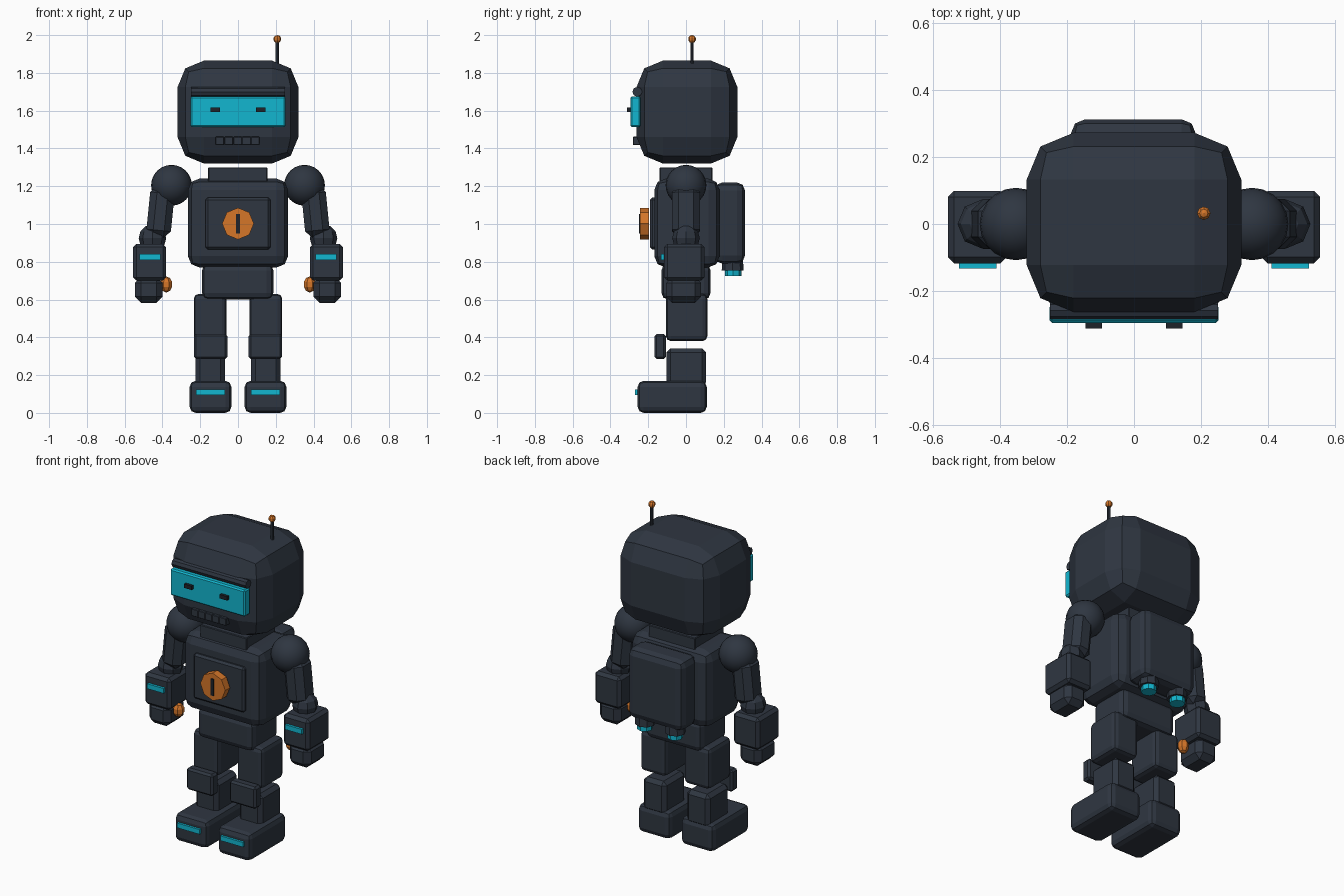
import bpy, bmesh, math
from mathutils import Matrix, Vector

if "Cube" in bpy.data.objects:
    bpy.data.objects.remove(bpy.data.objects["Cube"])


def material(name, rgb):
    m = bpy.data.materials.new(name)
    m.diffuse_color = (*rgb, 1)
    m.use_nodes = True
    m.node_tree.nodes["Principled BSDF"].inputs["Base Color"].default_value = m.diffuse_color
    return m


SLATE = material("dark slate", (0.028, 0.037, 0.053))
BLACK = material("near black", (0.013, 0.016, 0.022))
CYAN = material("cyan glow", (0.006, 0.47, 0.63))
ORANGE = material("burnt orange", (0.66, 0.18, 0.022))


def finish(name, bm, mat, smooth=False):
    bmesh.ops.recalc_face_normals(bm, faces=bm.faces)
    me = bpy.data.meshes.new(name)
    bm.to_mesh(me)
    bm.free()
    me.materials.append(mat)
    for p in me.polygons:
        p.use_smooth = smooth
    ob = bpy.data.objects.new(name, me)
    bpy.context.collection.objects.link(ob)
    return ob


def box(name, x, y, z, mat=SLATE, bevel=0.0, seg=1, top=1.0, tilt=0.0):
    """Bevelled block from (min, max) ranges; top scales the upper face, tilt turns about y."""
    lo, hi = Vector((x[0], y[0], z[0])), Vector((x[1], y[1], z[1]))
    size = hi - lo
    bm = bmesh.new()
    bmesh.ops.create_cube(bm, size=1)
    for v in bm.verts:
        k = top if v.co.z > 0 else 1
        v.co = Vector((v.co.x * size.x * k, v.co.y * size.y * k, v.co.z * size.z))
    if bevel:
        bmesh.ops.bevel(bm, geom=bm.edges[:], offset=bevel, segments=seg,
                        profile=0.5, affect='EDGES', clamp_overlap=True)
    bm.transform(Matrix.Translation((lo + hi) / 2) @ Matrix.Rotation(tilt, 4, 'Y'))
    return finish(name, bm, mat)


def ball(name, c, r, mat=SLATE, u=8, v=5, stretch=1.0, smooth=False):
    bm = bmesh.new()
    bmesh.ops.create_uvsphere(bm, u_segments=u, v_segments=v, radius=r)
    bm.transform(Matrix.Translation(c) @ Matrix.Diagonal((1, 1, stretch, 1)))
    return finish(name, bm, mat, smooth)


def rod(name, c, r1, r2, depth, mat=SLATE, sides=8, axis='Z'):
    bm = bmesh.new()
    bmesh.ops.create_cone(bm, cap_ends=True, segments=sides, radius1=r1, radius2=r2, depth=depth)
    turn = {'Z': Matrix(), 'X': Matrix.Rotation(math.pi / 2, 4, 'Y'),
            'Y': Matrix.Rotation(math.pi / 2, 4, 'X')}[axis]
    bm.transform(Matrix.Translation(c) @ turn)
    return finish(name, bm, mat)


def span(s, a, b):
    """Range on side s of the body."""
    return (a, b) if s > 0 else (-b, -a)


# Head, visor, brow, eyes and mouth
box("head", (-0.32, 0.32), (-0.262, 0.272), (1.32, 1.865), bevel=0.14, seg=2)
box("visor", (-0.252, 0.252), (-0.295, -0.24), (1.513, 1.675), CYAN, bevel=0.008)
rod("brow", (0, -0.258, 1.70), 0.026, 0.026, 0.50, axis='X')
for s in (-1, 1):
    box("eye", (s * 0.12 - 0.025, s * 0.12 + 0.025), (-0.312, -0.29), (1.593, 1.617), BLACK)
for i in range(5):
    x = (i - 2) * 0.047 - 0.002
    box("mouth_bar", (x - 0.023, x + 0.023), (-0.28, -0.24), (1.417, 1.462), bevel=0.003)

# Antenna
rod("antenna_rod", (0.208, 0.032, 1.895), 0.009, 0.009, 0.15)
ball("antenna_tip", (0.208, 0.032, 1.979), 0.021, ORANGE)

# Torso
box("neck", (-0.158, 0.155), (-0.14, 0.14), (1.22, 1.30), bevel=0.004)
box("chest", (-0.265, 0.265), (-0.168, 0.178), (0.77, 1.24), bevel=0.06, seg=2)
box("chest_panel", (-0.172, 0.172), (-0.19, -0.14), (0.865, 1.14), bevel=0.012)
rod("chest_badge", (0, -0.22, 1.002), 0.084, 0.084, 0.046, ORANGE, axis='Y')
box("badge_slot", (-0.01, 0.01), (-0.249, -0.24), (0.95, 1.052), BLACK)
box("pelvis", (-0.19, 0.187), (-0.13, 0.13), (0.60, 0.79), bevel=0.035, seg=2)

# Backpack with two nozzles
box("backpack", (-0.188, 0.184), (0.15, 0.312), (0.79, 1.22), bevel=0.042, seg=2)
for s in (-1, 1):
    rod("nozzle", (s * 0.102, 0.247, 0.87), 0.058, 0.045, 0.23)
    rod("nozzle_glow", (s * 0.102, 0.25, 0.742), 0.043, 0.043, 0.036, CYAN)

for s in (-1, 1):
    # Arms
    ball("shoulder", (s * 0.352, 0, 1.205), 0.108, u=20, v=12, smooth=True)
    box("upper_arm", span(s, 0.345, 0.475), (-0.075, 0.075), (0.93, 1.20),
        bevel=0.036, seg=1, tilt=-s * 0.1)
    ball("elbow", (s * 0.453, 0, 0.925), 0.073, u=8, v=6)
    box("forearm", span(s, 0.38, 0.555), (-0.117, 0.098), (0.70, 0.895), bevel=0.018)
    box("forearm_light", span(s, 0.41, 0.522), (-0.132, -0.114), (0.81, 0.84), CYAN)
    box("hand", span(s, 0.40, 0.545), (-0.105, 0.08), (0.583, 0.72), bevel=0.032)
    ball("thumb", (s * 0.38, -0.03, 0.68), 0.034, ORANGE, u=7, v=5, stretch=1.25)
    # Legs
    box("thigh", span(s, 0.06, 0.234), (-0.106, 0.113), (0.38, 0.63), bevel=0.026, seg=2)
    box("knee_pad", span(s, 0.056, 0.234), (-0.167, -0.107), (0.285, 0.418), bevel=0.012)
    box("shin", span(s, 0.07, 0.224), (-0.103, 0.106), (0.14, 0.342), bevel=0.022)
    box("foot", span(s, 0.035, 0.256), (-0.256, 0.11), (0.0, 0.17), bevel=0.032, seg=2)
    box("foot_light", span(s, 0.07, 0.222), (-0.27, -0.25), (0.095, 0.124), CYAN)
